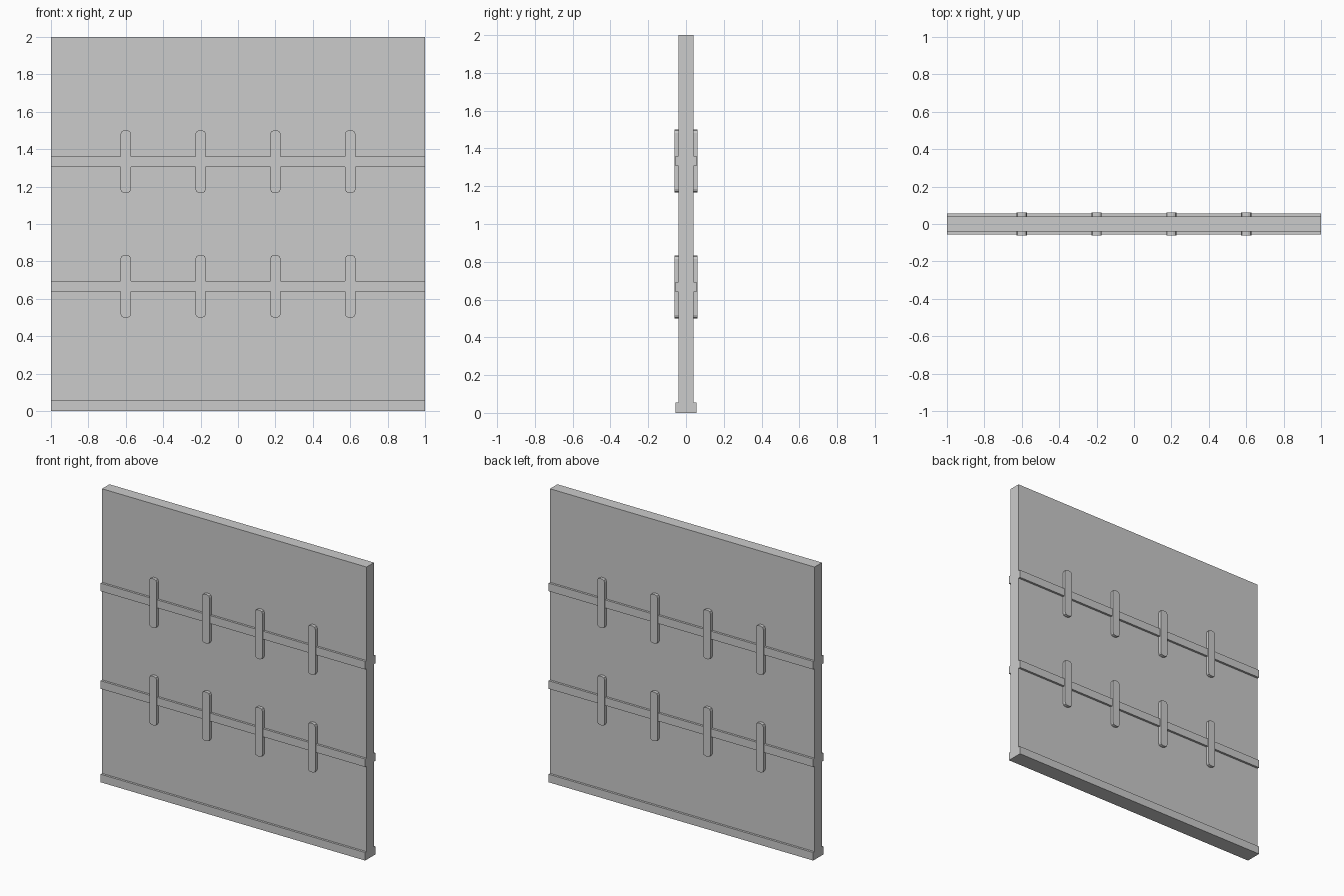
import bpy, bmesh
from mathutils import Matrix, Vector

if "Cube" in bpy.data.objects:
    bpy.data.objects.remove(bpy.data.objects["Cube"])


def box(name, x, y, z, mirror=False, bevel=0.0):
    """Box from (min, max) ranges; optional rounding of the edges along y."""
    bm = bmesh.new()
    size = Vector((x[1] - x[0], y[1] - y[0], z[1] - z[0]))
    mid = Vector((sum(x) / 2, sum(y) / 2, sum(z) / 2))
    bmesh.ops.create_cube(bm, size=1, matrix=Matrix.Translation(mid) @ Matrix.Diagonal(size).to_4x4())
    if bevel:
        edges = [e for e in bm.edges if abs(e.verts[0].co.y - e.verts[1].co.y) > 1e-4]
        bmesh.ops.bevel(bm, geom=edges, offset=bevel, segments=2, profile=0.5, affect='EDGES')
    mesh = bpy.data.meshes.new(name)
    bm.to_mesh(mesh)
    bm.free()
    obj = bpy.data.objects.new(name, mesh)
    bpy.context.collection.objects.link(obj)
    if mirror:
        m = obj.modifiers.new("both_faces", 'MIRROR')
        m.use_axis = (False, True, False)
        m.use_clip = False
        m.use_mirror_merge = False
    return obj


FACE = 0.04      # half thickness of the panel
RAIL = 0.055     # how far the rails reach
BAR = 0.062      # how far the upright bars reach

# main panel
box("wall_panel", (-1, 1), (-FACE, FACE), (0, 2))

# foot trim on both faces
box("base_trim", (-1, 1), (-RAIL, -FACE), (0, 0.055), mirror=True)

# two horizontal rails, each with four rounded upright bars
for row, z in (("lower", 2 / 3), ("upper", 4 / 3)):
    box(f"{row}_rail", (-1, 1), (-RAIL, -FACE), (z - 0.0275, z + 0.0275), mirror=True)
    for i in range(4):
        x = -0.6 + 0.4 * i
        box(f"{row}_upright_bar_{i + 1}", (x - 0.0275, x + 0.0275), (-BAR, -FACE),
            (z - 0.167, z + 0.167), mirror=True, bevel=0.018)
